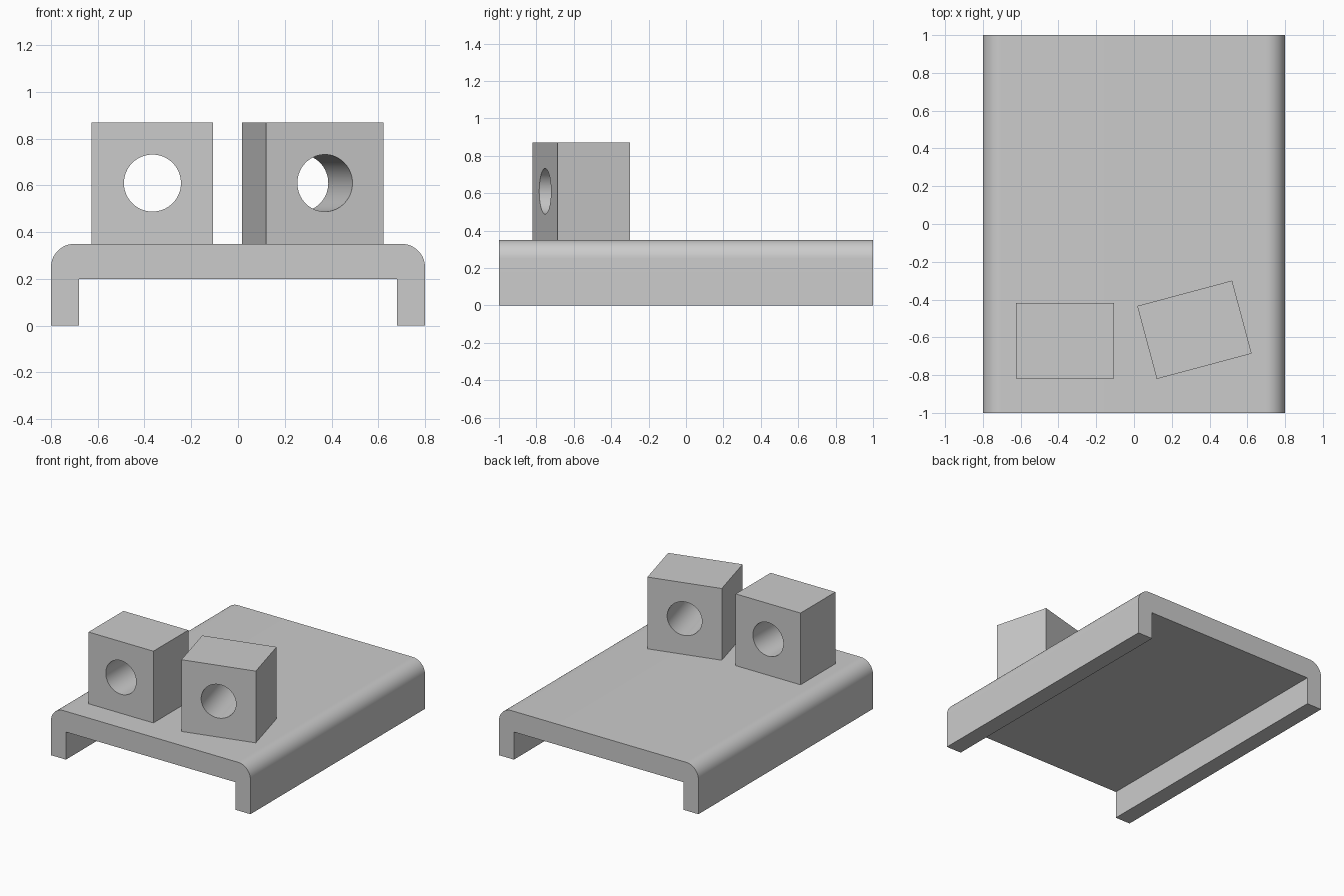
import bpy, bmesh, math
from mathutils import Matrix

cube = bpy.data.objects.get("Cube")
if cube:
    bpy.data.objects.remove(cube, do_unlink=True)

grey = bpy.data.materials.new("plain grey")
grey.use_nodes = True
colour = (0.6, 0.6, 0.6, 1)
grey.diffuse_color = colour
grey.node_tree.nodes["Principled BSDF"].inputs["Base Color"].default_value = colour


def arc(cx, cz, radius, start, end, steps):
    angles = [math.radians(start + (end - start) * i / steps) for i in range(steps + 1)]
    return [(cx + radius * math.cos(a), cz + radius * math.sin(a)) for a in angles]


def extruded(name, loops, depth, location, turn=0):
    """Fill x-z outlines (later loops are holes) and extrude them along y."""
    bm = bmesh.new()
    for loop in loops:
        verts = [bm.verts.new((x, -depth / 2, z)) for x, z in loop]
        for a, b in zip(verts, verts[1:] + verts[:1]):
            bm.edges.new((a, b))
    bmesh.ops.triangle_fill(bm, edges=bm.edges[:], use_beauty=True, normal=(0, -1, 0))
    result = bmesh.ops.extrude_face_region(bm, geom=bm.faces[:], use_keep_orig=True)
    moved = [g for g in result["geom"] if isinstance(g, bmesh.types.BMVert)]
    bmesh.ops.translate(bm, verts=moved, vec=(0, depth, 0))
    bmesh.ops.recalc_face_normals(bm, faces=bm.faces[:])
    bm.transform(Matrix.Rotation(math.radians(turn), 4, "Z"))
    mesh = bpy.data.meshes.new(name)
    bm.to_mesh(mesh)
    bm.free()
    mesh.materials.append(grey)
    obj = bpy.data.objects.new(name, mesh)
    obj.location = location
    bpy.context.collection.objects.link(obj)
    bpy.ops.object.select_all(action="DESELECT")
    obj.select_set(True)
    bpy.context.view_layer.objects.active = obj
    bpy.ops.object.shade_smooth_by_angle(angle=math.radians(30))
    return obj


# Channel-shaped base with rounded upper edges
half, top, leg, under, fillet = 0.8, 0.35, 0.12, 0.2, 0.1
right_half = [(half - leg, under), (half - leg, 0), (half, 0)]
right_half += arc(half - fillet, top - fillet, fillet, 0, 90, 16)
left_half = [(-x, z) for x, z in reversed(right_half)]
extruded("base_channel", [right_half + left_half], 2, (0, 0, 0))

# Two upright blocks, each with a round hole through its depth
side, depth, hole = 0.52, 0.4, 0.122
h = side / 2
square = [(-h, -h), (h, -h), (h, h), (-h, h)]
circle = arc(0, 0, hole, 0, 360, 64)[:-1]
for name, x, y, turn in (("straight_block", -0.366, -0.618, 0),
                         ("turned_block", 0.32, -0.56, 15)):
    extruded(name, [square, circle], depth, (x, y, top + h), turn)
